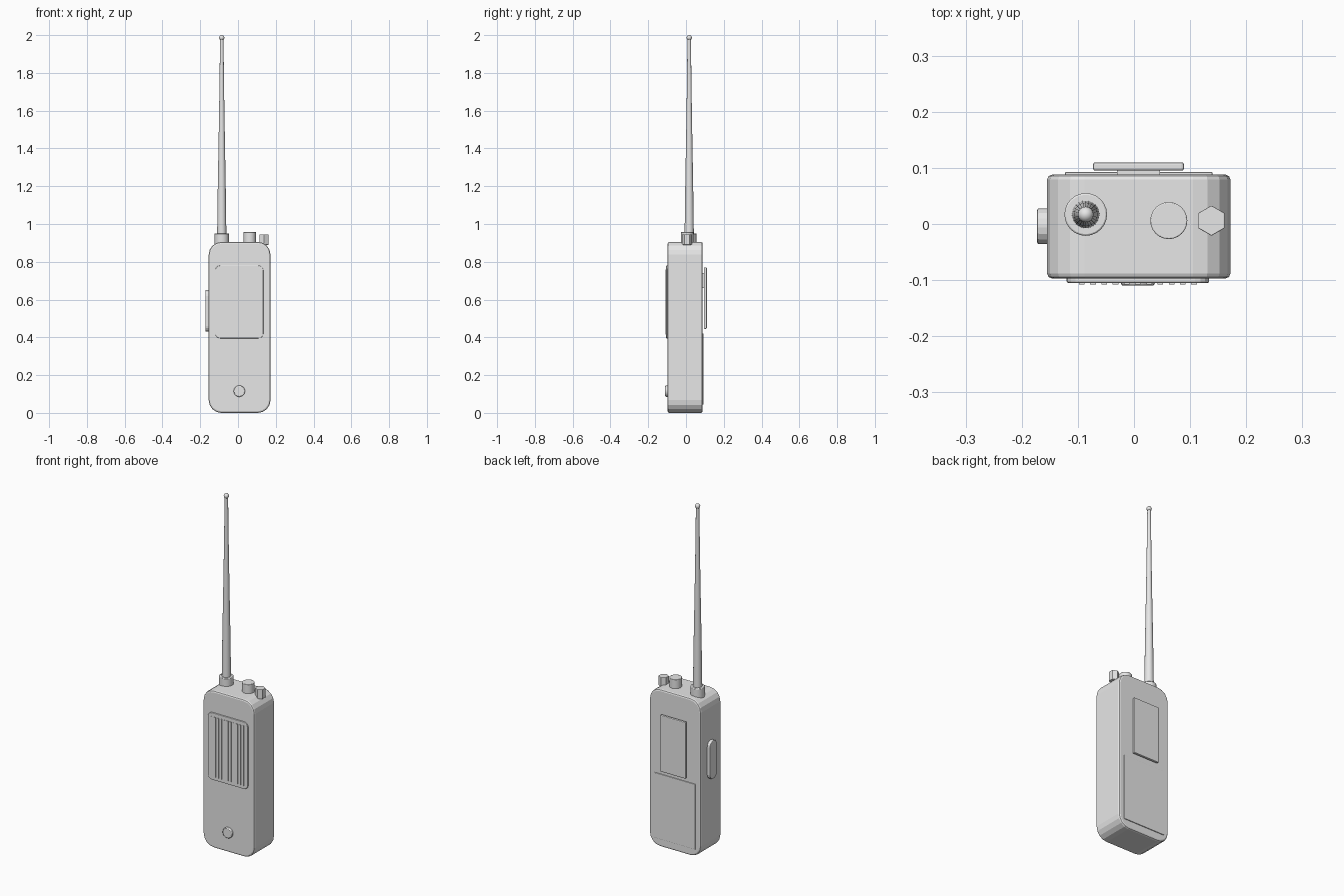
import bpy, bmesh, math
from mathutils import Matrix, Vector

if "Cube" in bpy.data.objects:
    bpy.data.objects.remove(bpy.data.objects["Cube"])

grey = bpy.data.materials.new("light grey")
grey.diffuse_color = (0.8, 0.8, 0.8, 1)
grey.use_nodes = True
grey.node_tree.nodes["Principled BSDF"].inputs["Base Color"].default_value = grey.diffuse_color


def finish(name, bm, rim=0.0, smooth=False, segments=2):
    mesh = bpy.data.meshes.new(name)
    bmesh.ops.recalc_face_normals(bm, faces=bm.faces[:])
    bm.to_mesh(mesh)
    bm.free()
    mesh.materials.append(grey)
    ob = bpy.data.objects.new(name, mesh)
    bpy.context.collection.objects.link(ob)
    if rim:
        mod = ob.modifiers.new("rim", "BEVEL")
        mod.width, mod.segments = rim, segments
        mod.limit_method, mod.angle_limit = "ANGLE", math.radians(40)
    if smooth:
        bpy.ops.object.select_all(action="DESELECT")
        ob.select_set(True)
        bpy.context.view_layer.objects.active = ob
        bpy.ops.object.shade_smooth_by_angle(angle=math.radians(35))
    return ob


def slab(name, lo, hi, axis=1, radius=0.0, rim=0.0, segments=4):
    """Box from lo to hi, with the edges along one axis rounded."""
    lo, hi = Vector(lo), Vector(hi)
    bm = bmesh.new()
    size = hi - lo
    bmesh.ops.create_cube(bm, size=1, matrix=Matrix.Translation((lo + hi) / 2) @ Matrix.Diagonal((*size, 1)))
    if radius:
        edges = [e for e in bm.edges if abs((e.verts[0].co - e.verts[1].co)[axis]) > 1e-5]
        bmesh.ops.bevel(bm, geom=edges, offset=radius, segments=segments, profile=0.5, affect="EDGES")
    return finish(name, bm, rim)


def turned(name, x, y, profile, sides=24, smooth=True, rim=0.0, turn=0.0):
    """Solid of stacked rings given as (radius, z)."""
    bm = bmesh.new()
    rings = []
    for r, z in profile:
        rings.append([bm.verts.new((x + r * math.cos(turn + math.tau * i / sides),
                                    y + r * math.sin(turn + math.tau * i / sides), z))
                      for i in range(sides)])
    for a, b in zip(rings, rings[1:]):
        for i in range(sides):
            j = (i + 1) % sides
            bm.faces.new((a[i], a[j], b[j], b[i]))
    bm.faces.new(rings[0][::-1])
    bm.faces.new(rings[-1])
    return finish(name, bm, rim, smooth)


# Main case
slab("body", (-0.155, -0.097, 0), (0.172, 0.088, 0.905), radius=0.067, rim=0.009)

# Speaker panel with raised vertical bars
slab("speaker_panel", (-0.12, -0.105, 0.395), (0.134, -0.092, 0.78), radius=0.025, rim=0.003)
for i in range(11):
    x = -0.093 + 0.02 * i
    slab(f"speaker_bar_{i + 1}", (x - 0.005, -0.108, 0.415), (x + 0.005, -0.103, 0.76))

# Round front button
bm = bmesh.new()
bmesh.ops.create_cone(bm, cap_ends=True, segments=24, radius1=0.03, radius2=0.03, depth=0.02,
                      matrix=Matrix.Translation((0.007, -0.1, 0.115)) @ Matrix.Rotation(math.pi / 2, 4, "X"))
finish("front_button", bm, 0.004, True)

# Push-to-talk key on the left side
slab("side_key", (-0.173, -0.036, 0.43), (-0.15, 0.028, 0.65), axis=0, radius=0.03, rim=0.004)

# Battery cover and belt clip at the back
slab("battery_cover", (-0.123, 0.08, 0.045), (0.14, 0.0925, 0.42), rim=0.002)
slab("belt_clip", (-0.073, 0.095, 0.445), (0.089, 0.11, 0.77), rim=0.004)
slab("clip_mount", (-0.03, 0.08, 0.66), (0.046, 0.1, 0.74))

# Aerial: collar, tapered rod and ball tip
AX, AY = -0.086, 0.017
turned("aerial_collar", AX, AY, [(0.038, 0.89), (0.038, 0.95)], rim=0.003)
turned("aerial_rod", AX, AY, [(0.0245, 0.94), (0.021, 1.2), (0.0165, 1.45), (0.0125, 1.7), (0.009, 1.985)])
bm = bmesh.new()
bmesh.ops.create_uvsphere(bm, u_segments=16, v_segments=10, radius=0.014,
                          matrix=Matrix.Translation((AX, AY, 1.986)))
finish("aerial_tip", bm, smooth=True)

# Knobs on the top
turned("volume_knob", 0.062, 0.006, [(0.033, 0.89), (0.033, 0.957)], rim=0.002)
turned("hex_knob", 0.138, 0.006, [(0.027, 0.89), (0.027, 0.944)], sides=6, smooth=False,
       rim=0.0015, turn=math.pi / 6)
